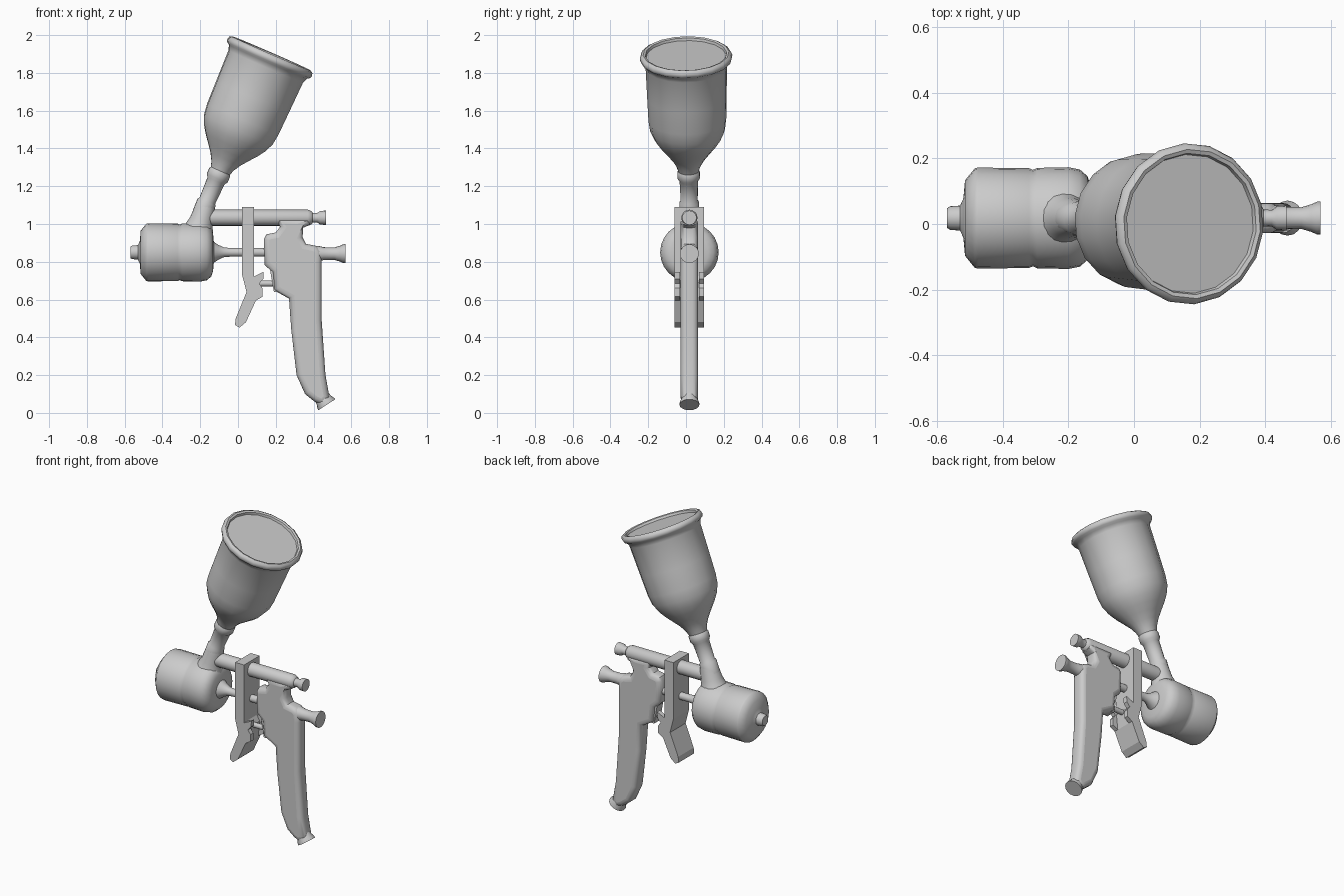
import bpy, bmesh, math
from mathutils import Vector

Y = 0.018  # centre plane of the gun body


def finish(obj, angle=40):
    bpy.ops.object.select_all(action='DESELECT')
    bpy.context.view_layer.objects.active = obj
    obj.select_set(True)
    bpy.ops.object.shade_smooth_by_angle(angle=math.radians(angle))
    return obj


def add_mesh(name, bm):
    bmesh.ops.recalc_face_normals(bm, faces=bm.faces)
    me = bpy.data.meshes.new(name)
    bm.to_mesh(me)
    bm.free()
    obj = bpy.data.objects.new(name, me)
    bpy.context.collection.objects.link(obj)
    return obj


def lathe(name, origin, axis, profile, sides=24, angle=40):
    """Revolve (distance, radius) points about an axis, with flat end caps."""
    bm = bmesh.new()
    rot = Vector((0, 0, 1)).rotation_difference(Vector(axis).normalized())
    rings = []
    for t, r in profile:
        rings.append([bm.verts.new(Vector(origin) + rot @ Vector(
            (r * math.cos(2 * math.pi * i / sides),
             r * math.sin(2 * math.pi * i / sides), t))) for i in range(sides)])
    for a, b in zip(rings, rings[1:]):
        for i in range(sides):
            j = (i + 1) % sides
            bm.faces.new((a[i], a[j], b[j], b[i]))
    bm.faces.new(rings[0])
    bm.faces.new(rings[-1])
    return finish(add_mesh(name, bm), angle)


def plate(name, outline, y0, y1):
    """Extrude an x-z outline between two y values, with crisp edges."""
    bm = bmesh.new()
    face = bm.faces.new([bm.verts.new((x, y0, z)) for x, z in outline])
    ext = bmesh.ops.extrude_face_region(bm, geom=[face])
    bmesh.ops.translate(bm, vec=(0, y1 - y0, 0),
                        verts=[v for v in ext['geom'] if isinstance(v, bmesh.types.BMVert)])
    return add_mesh(name, bm)


def rounded_plate(name, outline, half, rnd):
    """Extrude an x-z outline with rounded rims."""
    cu = bpy.data.curves.new(name, 'CURVE')
    cu.dimensions = '2D'
    cu.fill_mode = 'BOTH'
    sp = cu.splines.new('POLY')
    sp.points.add(len(outline) - 1)
    for p, (x, z) in zip(sp.points, outline):
        p.co = (x, z, 0, 1)
    sp.use_cyclic_u = True
    cu.extrude, cu.bevel_depth, cu.offset, cu.bevel_resolution = half - rnd, rnd, -rnd, 3
    obj = bpy.data.objects.new(name, cu)
    bpy.context.collection.objects.link(obj)
    obj.rotation_euler = (math.pi / 2, 0, 0)
    obj.location.y = Y
    bpy.ops.object.select_all(action='DESELECT')
    bpy.context.view_layer.objects.active = obj
    obj.select_set(True)
    bpy.ops.object.convert(target='MESH')
    return finish(bpy.context.object)


# Tilted paint cup with rolled rim and recessed lid, measured down from the rim
top = (0.177, 0, 1.903)
down = (-0.399, 0.02, -0.917)
lathe("paint_cup", top, down, [
    (0.018, 0.10), (0.018, 0.212), (0.004, 0.216), (0, 0.228), (0.008, 0.241), (0.023, 0.246),
    (0.038, 0.241), (0.048, 0.226), (0.075, 0.216), (0.25, 0.211), (0.38, 0.207),
    (0.44, 0.199), (0.49, 0.177), (0.53, 0.15), (0.57, 0.118), (0.61, 0.087),
    (0.65, 0.064), (0.685, 0.053)], 18, 50)
lathe("cup_neck", top, down, [
    (0.65, 0.05), (0.675, 0.053), (0.685, 0.06), (0.72, 0.06), (0.735, 0.049),
    (0.85, 0.045), (0.86, 0.052), (0.93, 0.05)], 18)

# Lug joining the cup neck, barrel and front chamber
lathe("neck_lug", (-0.165, Y, 1.115), (-0.3, 0, -1), [
    (0, 0.045), (0.04, 0.055), (0.1, 0.062), (0.14, 0.075), (0.2, 0.1)], 18)

# Front chamber with nozzle tip, running back into the needle rod
lathe("front_chamber", (0, Y, 0.85), (1, 0, 0), [
    (-0.57, 0.03), (-0.56, 0.036), (-0.53, 0.038), (-0.52, 0.06), (-0.515, 0.115),
    (-0.485, 0.152), (-0.475, 0.154), (-0.32, 0.152), (-0.308, 0.147), (-0.295, 0.153),
    (-0.20, 0.155), (-0.165, 0.148), (-0.142, 0.128), (-0.132, 0.10), (-0.128, 0.055),
    (-0.105, 0.04), (-0.075, 0.026), (-0.04, 0.023), (0.16, 0.023)], 24, 50)

# Upper barrel and rear adjusting knob
lathe("barrel", (0, Y, 1.033), (1, 0, 0), [
    (-0.2, 0.043), (0.37, 0.043), (0.39, 0.035), (0.395, 0.026), (0.42, 0.025),
    (0.435, 0.036), (0.465, 0.038)], 16)

# Grip body
rounded_plate("grip", [
    (0.20, 1.03), (0.38, 1.03), (0.38, 0.995), (0.345, 0.98), (0.342, 0.93), (0.36, 0.895),
    (0.41, 0.885), (0.44, 0.86), (0.443, 0.80), (0.443, 0.49), (0.463, 0.2),
    (0.485, 0.08), (0.45, 0.04), (0.405, 0.06), (0.355, 0.10), (0.31, 0.2),
    (0.282, 0.44), (0.27, 0.605), (0.19, 0.65), (0.182, 0.745), (0.14, 0.785),
    (0.137, 0.92), (0.15, 0.945), (0.20, 0.955), (0.222, 0.985)], 0.046, 0.03)

# Rear grip knob and hose fitting at the grip end
lathe("rear_knob", (0, Y, 0.843), (1, 0, 0), [
    (0.38, 0.042), (0.43, 0.04), (0.455, 0.034), (0.51, 0.033), (0.54, 0.042),
    (0.558, 0.05), (0.568, 0.05)], 16)
lathe("hose_fitting", (0.47, Y, 0.043), (0.54, 0, -0.84), [
    (-0.11, 0.04), (-0.06, 0.042), (-0.03, 0.044), (-0.008, 0.053), (0, 0.053)], 16)

# Trigger strap with angled finger paddle
plate("trigger", [
    (0.022, 1.09), (0.085, 1.09), (0.085, 0.725), (0.105, 0.69), (0.095, 0.595),
    (0.042, 0.48), (0.008, 0.452), (-0.016, 0.465), (-0.012, 0.50), (0.045, 0.64),
    (0.022, 0.73)], Y - 0.078, Y + 0.078)

# Trigger side ears and the valve pin between them
for side in (-1, 1):
    plate("trigger_ear", [
        (0.08, 0.72), (0.136, 0.747), (0.134, 0.71), (0.112, 0.685), (0.13, 0.66),
        (0.13, 0.615), (0.095, 0.595), (0.08, 0.62)], Y + side * 0.05, Y + side * 0.078)
lathe("valve_pin", (0.09, Y, 0.685), (1, 0, 0), [
    (0, 0.016), (0.06, 0.016), (0.12, 0.016)], 12)
plate("valve_seat", [
    (0.17, 0.755), (0.22, 0.755), (0.22, 0.64), (0.19, 0.64)], Y - 0.03, Y + 0.03)
